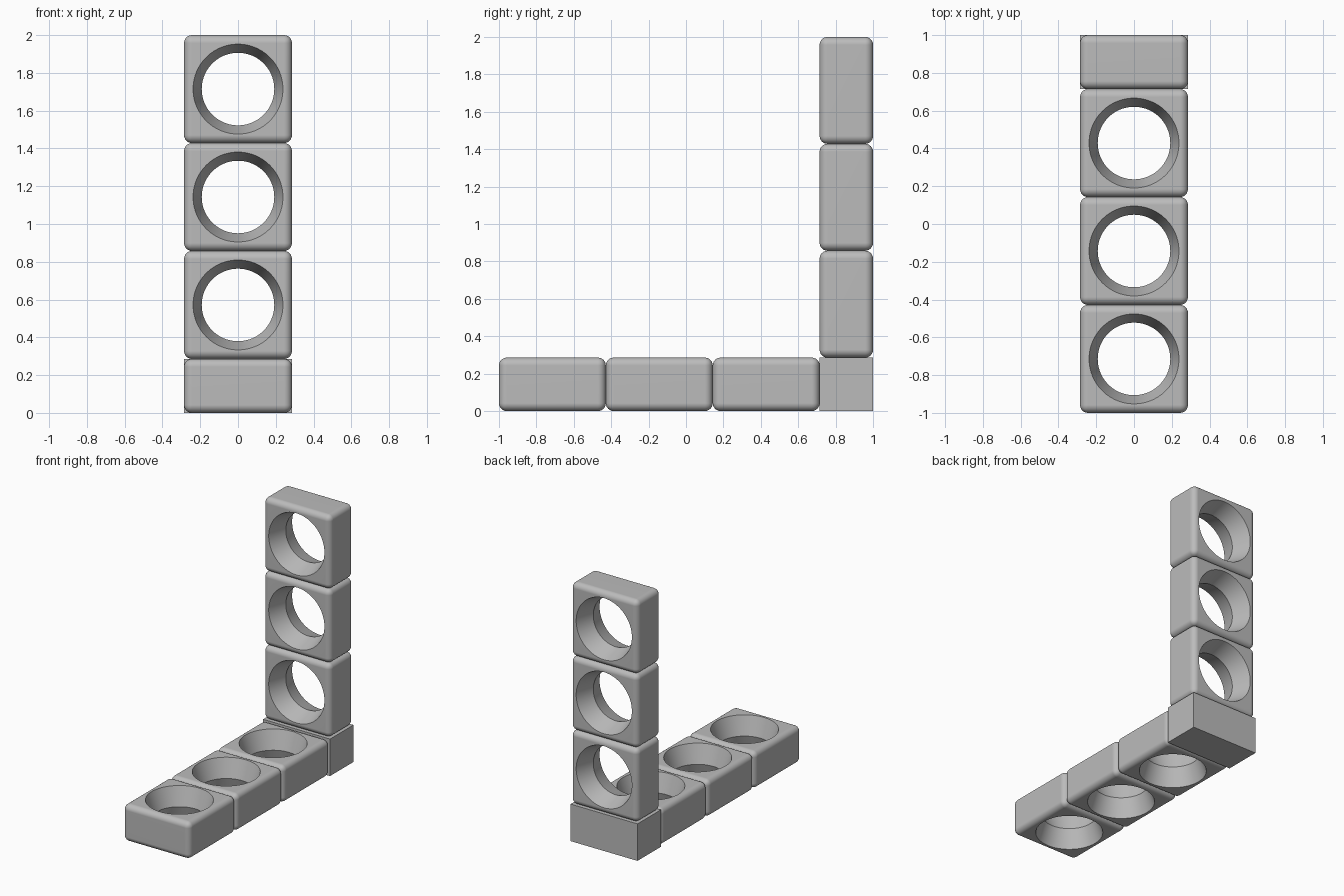
import bpy
import bmesh
import math
from mathutils import Matrix

old = bpy.data.objects.get("Cube")
if old:
    bpy.data.objects.remove(old, do_unlink=True)

UNIT = 2 / 7            # beam thickness; each link is two units square
LINK = 2 * UNIT
NECK, MOUTH = 0.192, 0.238

grey = bpy.data.materials.new("plain grey")
grey.use_nodes = True
colour = (0.5, 0.5, 0.5, 1)
grey.diffuse_color = colour
grey.node_tree.nodes["Principled BSDF"].inputs["Base Color"].default_value = colour


def new_object(name, bm):
    mesh = bpy.data.meshes.new(name)
    bm.to_mesh(mesh)
    bm.free()
    mesh.materials.append(grey)
    obj = bpy.data.objects.new(name, mesh)
    bpy.context.collection.objects.link(obj)
    return obj


def box(name, size):
    bm = bmesh.new()
    bmesh.ops.create_cube(bm, size=1, matrix=Matrix.Diagonal((*size, 1)))
    return new_object(name, bm)


# Hourglass cutter: two cones meeting at the narrow middle of the hole
def hourglass(name):
    reach = 0.2
    wide = NECK + (MOUTH - NECK) * reach / (UNIT / 2)
    bm = bmesh.new()
    rings = []
    for z, r in ((-reach, wide), (0, NECK), (reach, wide)):
        ring = bmesh.ops.create_circle(bm, segments=96, radius=r,
                                       matrix=Matrix.Translation((0, 0, z)))
        rings.append(ring["verts"])
    for low, high in zip(rings, rings[1:]):
        for i in range(len(low)):
            bm.faces.new((low[i - 1], low[i], high[i], high[i - 1]))
    bm.faces.new(rings[0])
    bm.faces.new(rings[-1])
    bmesh.ops.recalc_face_normals(bm, faces=bm.faces)
    return new_object(name, bm)


# Rounded link with its hole, made once and shared by all six links
cutter = hourglass("hole_cutter")
cutter.hide_render = True
link = box("floor_link_1", (LINK, LINK, UNIT))
bevel = link.modifiers.new("round_edges", "BEVEL")
bevel.width = 0.042
bevel.segments = 6
cut = link.modifiers.new("hole", "BOOLEAN")
cut.object = cutter
cut.solver = "EXACT"
bpy.context.view_layer.update()
shape = bpy.data.meshes.new_from_object(
    link.evaluated_get(bpy.context.evaluated_depsgraph_get()))
link.modifiers.clear()
link.data = shape
bpy.data.objects.remove(cutter, do_unlink=True)

for o in bpy.context.selected_objects:
    o.select_set(False)
link.select_set(True)
bpy.context.view_layer.objects.active = link
bpy.ops.object.shade_smooth_by_angle(angle=math.radians(30))

# Three links lying along the floor, three standing at the back
links = []
for i in range(3):
    step = LINK * (i + 0.5)
    lying = link if i == 0 else bpy.data.objects.new(f"floor_link_{i + 1}", shape)
    lying.location = (0, -1 + step, UNIT / 2)
    standing = bpy.data.objects.new(f"upright_link_{i + 1}", shape)
    standing.location = (0, 1 - UNIT / 2, UNIT + step)
    standing.rotation_euler.x = math.pi / 2
    links += [lying, standing]

for obj in links:
    if obj.name not in bpy.context.collection.objects:
        bpy.context.collection.objects.link(obj)
    normals = obj.modifiers.new("flat_face_normals", "WEIGHTED_NORMAL")
    normals.keep_sharp = True

# Sharp-edged corner block joining the two arms
corner = box("corner_block", (LINK, UNIT, UNIT))
corner.location = (0, 1 - UNIT / 2, UNIT / 2)
